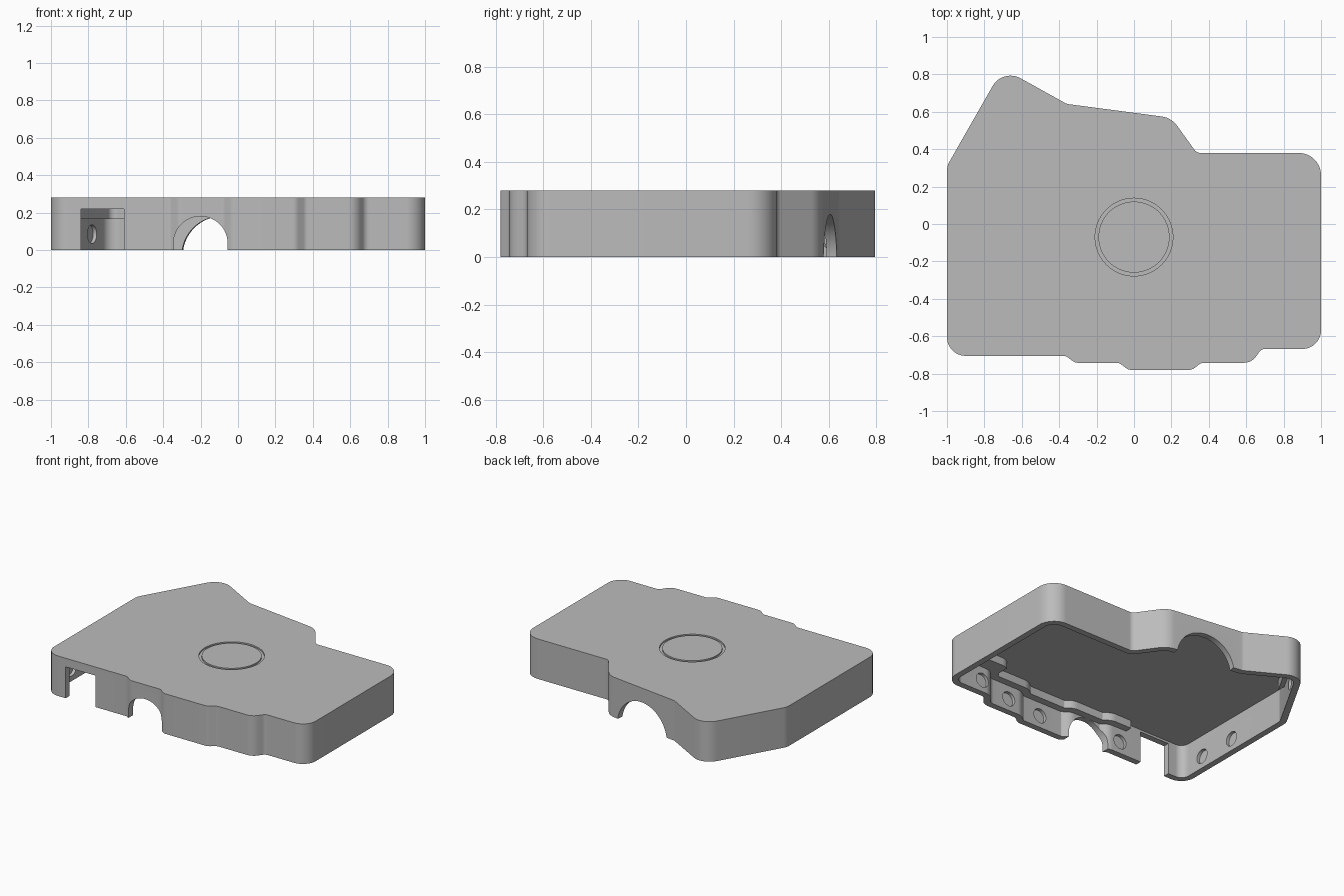
import bpy, bmesh, math
from mathutils import Vector, Matrix

if "Cube" in bpy.data.objects:
    bpy.data.objects.remove(bpy.data.objects["Cube"])

grey = bpy.data.materials.new("plain grey")
grey.use_nodes = True
grey.diffuse_color = (0.5, 0.5, 0.5, 1)
grey.node_tree.nodes["Principled BSDF"].inputs["Base Color"].default_value = (0.5, 0.5, 0.5, 1)

HEIGHT, WALL, ROOF = 0.28, 0.043, 0.235

# Plan outline, counter-clockwise: corner x, corner y, corner radius
CORNERS = [(-1, -.705, .1), (-.365, -.705, .04), (-.315, -.742, .05),
           (-.08, -.742, .04), (-.03, -.78, .05), (.31, -.78, .05),
           (.36, -.742, .04), (.63, -.742, .1), (.68, -.668, .04),
           (1, -.668, .1), (1, .38, .12), (.335, .38, .04),
           (.2, .568, .12), (-.36, .642, .06), (-.702, .832, .11), (-1, .31, .1)]


def outline(inset=0.0):
    """Offset the corner polygon inward, then round each corner."""
    pts = [Vector(c[:2]) for c in CORNERS]
    n = len(pts)
    moved, radii = [], []
    for i, p in enumerate(pts):
        a = (p - pts[i - 1]).normalized()
        b = (pts[(i + 1) % n] - p).normalized()
        na, nb = Vector((-a.y, a.x)), Vector((-b.y, b.x))
        moved.append(p + (na + nb) * inset / (1 + na.dot(nb)))
        turn = 1 if a.x * b.y - a.y * b.x > 0 else -1
        radii.append(max(CORNERS[i][2] - turn * inset, 0.012))
    result = []
    for i, p in enumerate(moved):
        back, ahead = moved[i - 1] - p, moved[(i + 1) % n] - p
        u, v = back.normalized(), ahead.normalized()
        half = u.angle(v) / 2
        reach = min(radii[i] / math.tan(half), back.length * .48, ahead.length * .48)
        r = reach * math.tan(half)
        centre = p + (u + v).normalized() * (r / math.sin(half))
        s, e = p + u * reach - centre, p + v * reach - centre
        sweep = math.atan2(s.x * e.y - s.y * e.x, s.dot(e))
        steps = max(3, math.ceil(abs(sweep) / 0.13))
        for k in range(steps + 1):
            result.append(centre + Matrix.Rotation(sweep * k / steps, 2) @ s)
    return result


def finish(name, bm):
    bmesh.ops.recalc_face_normals(bm, faces=bm.faces)
    mesh = bpy.data.meshes.new(name)
    bm.to_mesh(mesh)
    bm.free()
    mesh.materials.append(grey)
    obj = bpy.data.objects.new(name, mesh)
    bpy.context.collection.objects.link(obj)
    return obj


def prism(name, inset, z0, z1):
    bm = bmesh.new()
    face = bm.faces.new([bm.verts.new((p.x, p.y, z0)) for p in outline(inset)])
    geo = bmesh.ops.extrude_face_region(bm, geom=[face])["geom"]
    verts = [g for g in geo if isinstance(g, bmesh.types.BMVert)]
    bmesh.ops.translate(bm, verts=verts, vec=(0, 0, z1 - z0))
    return finish(name, bm)


def box(name, low, high):
    bm = bmesh.new()
    low, high = Vector(low), Vector(high)
    mat = Matrix.Translation((low + high) / 2) @ Matrix.Diagonal((high - low).to_4d())
    mat[3][3] = 1
    bmesh.ops.create_cube(bm, size=1, matrix=mat)
    return finish(name, bm)


def cylinder(name, centre, axis, radius, depth, sides=48):
    bm = bmesh.new()
    mat = Matrix.Translation(centre) @ Vector(axis).to_track_quat("Z", "Y").to_matrix().to_4x4()
    bmesh.ops.create_cone(bm, cap_ends=True, segments=sides, radius1=radius,
                          radius2=radius, depth=depth, matrix=mat)
    return finish(name, bm)


def boolean(obj, other, operation="DIFFERENCE"):
    mod = obj.modifiers.new("cut", "BOOLEAN")
    mod.operation, mod.object, mod.solver = operation, other, "EXACT"
    bpy.context.view_layer.objects.active = obj
    bpy.ops.object.modifier_apply(modifier=mod.name)
    bpy.data.objects.remove(other)


# Hollow cover, open underneath
cover = prism("cover_shell", 0, 0, HEIGHT)
boolean(cover, prism("cavity", WALL, -.1, ROOF))

# Front notch and front arch with straight lower sides
boolean(cover, box("notch", (-.84, -.9, -.1), (-.61, -.6, .22)))
boolean(cover, cylinder("front_arch", (-.2, -.72, .035), (0, 1, 0), .145, .3))
boolean(cover, box("arch_sides", (-.345, -.87, -.1), (-.055, -.57, .035)))

# Wide arch square to the slanted back wall
boolean(cover, cylinder("back_arch", (-.085, .605, -.0325), (.13, 1, 0), .2125, .2, 64))

# Round pockets on the inside of the walls: x, y on the inner face, outward axis
front, left, right = (0, -1, 0), (1, 0, 0), (-1, 0, 0)
edge = 1 - WALL
pockets = [(.73, -.668 + WALL, front), (.45, -.742 + WALL, front),
           (.16, -.78 + WALL, front), (-.44, -.705 + WALL, front),
           (-edge, -.47, right), (-edge, -.18, right),
           (edge, -.4, left), (edge, .1, left),
           (-.78, .608, (-.87, .496, 0))]
for x, y, axis in pockets:
    boolean(cover, cylinder("pocket", (x, y, .085), axis, .05, .044, 32))

# Shallow ring groove on the top around a flush round medallion
boolean(cover, cylinder("groove", (0, -.07, HEIGHT), (0, 0, 1), .208, .02, 64))
cylinder("top_medallion", (0, -.07, HEIGHT - .006), (0, 0, 1), .19, .012, 64)


# Ledges under the roof that follow the wall
def ledge(name, depth, z, low, high):
    obj = prism(name, WALL - .01, z, ROOF + .01)
    boolean(obj, box("range", (*low, 0), (*high, 1)), "INTERSECT")
    boolean(obj, prism("inner", WALL + depth, 0, 1))


ledge("front_ledge", .05, .18, (-.49, -.9), (.6, -.4))
ledge("front_ledge_tab", .1, .18, (.6, -.9), (.77, -.4))
ledge("back_corner_ledge", .03, .165, (-.88, .3), (-.56, .9))

# Smooth the rounded corners, keep the edges sharp
for obj in bpy.context.scene.objects:
    if obj.type == "MESH" and grey.name in obj.data.materials:
        bpy.ops.object.select_all(action="DESELECT")
        obj.select_set(True)
        bpy.context.view_layer.objects.active = obj
        bpy.ops.object.shade_smooth_by_angle(angle=math.radians(30))
